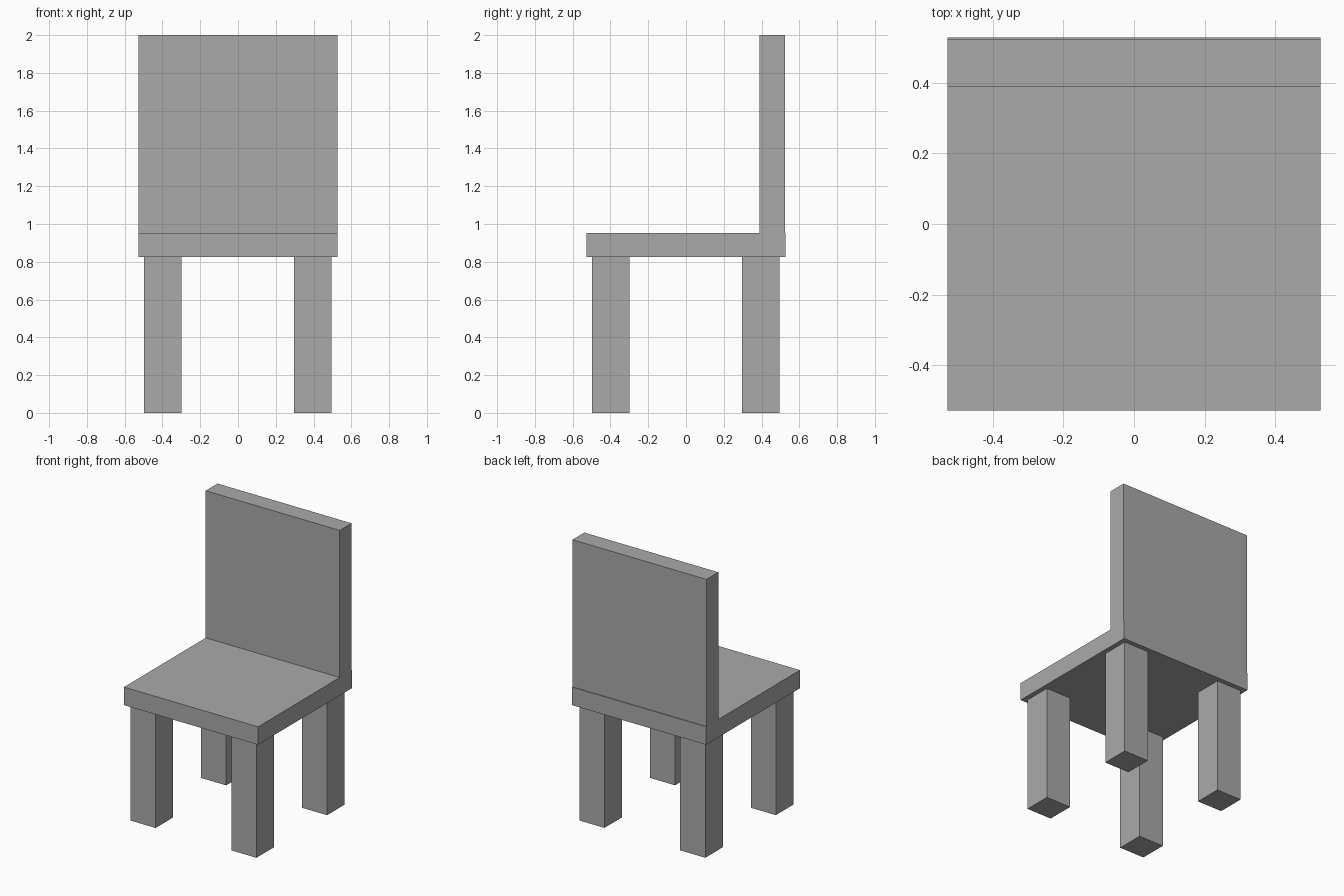
import bpy

cube = bpy.data.objects.get("Cube")
if cube:
    bpy.data.objects.remove(cube, do_unlink=True)

# Single plain grey
grey = bpy.data.materials.new("plain_grey")
grey.use_nodes = True
colour = (0.4, 0.4, 0.4, 1)
grey.diffuse_color = colour
grey.node_tree.nodes["Principled BSDF"].inputs["Base Color"].default_value = colour


def box(name, x, y, z):
    """Add a box spanning the given (min, max) range on each axis."""
    spans = (x, y, z)
    bpy.ops.mesh.primitive_cube_add(size=1, location=[(a + b) / 2 for a, b in spans])
    obj = bpy.context.object
    obj.name = name
    obj.scale = [b - a for a, b in spans]
    bpy.ops.object.transform_apply(location=False, rotation=False, scale=True)
    obj.data.materials.append(grey)
    return obj


HALF = 0.528
SEAT_BOTTOM, SEAT_TOP = 0.825, 0.953

# Seat slab and backrest, set slightly in from the rear edge
box("seat", (-HALF, HALF), (-HALF, HALF), (SEAT_BOTTOM, SEAT_TOP))
box("backrest", (-HALF, HALF), (0.39, 0.523), (SEAT_TOP, 2))

# Four square legs
near, far = (-0.498, -0.3), (0.296, 0.494)
for side, x in (("right", near), ("left", far)):
    for end, y in (("front", near), ("back", far)):
        box(f"{end}_{side}_leg", x, y, (0, SEAT_BOTTOM))
